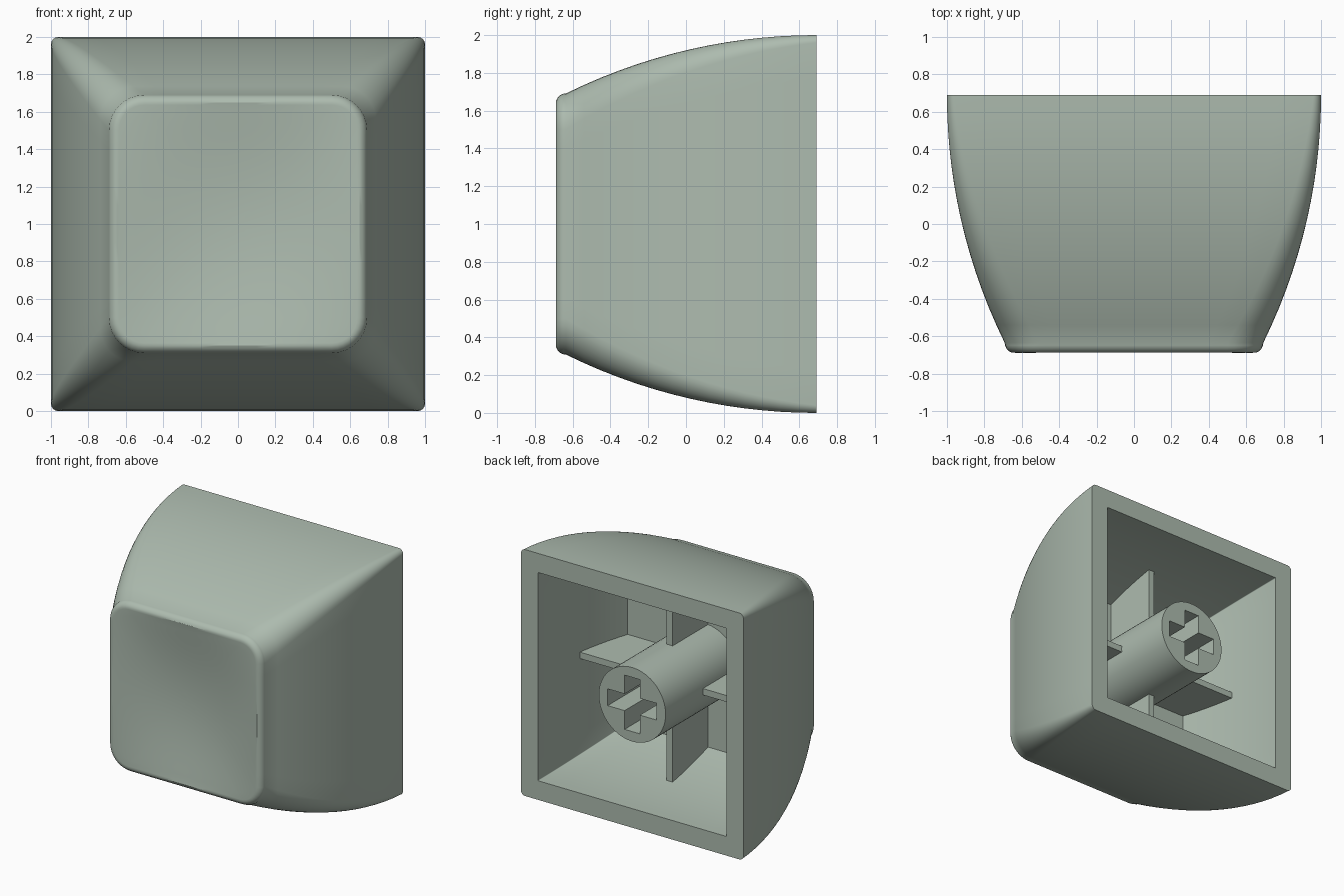
import bpy, bmesh
from math import sin, cos, pi, sqrt, radians

if "Cube" in bpy.data.objects:
    bpy.data.objects.remove(bpy.data.objects["Cube"])

BACK, FRONT, FLOOR = 0.69, -0.69, -0.245
WALL = 0.155
ARC = 3.0                      # radius of the curved side walls

mat = bpy.data.materials.new("sage_grey")
mat.use_nodes = True
COLOR = (0.42, 0.50, 0.43, 1)
mat.diffuse_color = COLOR
bsdf = mat.node_tree.nodes["Principled BSDF"]
bsdf.inputs["Base Color"].default_value = COLOR
bsdf.inputs["Roughness"].default_value = 0.6


def finish(bm, name):
    bmesh.ops.recalc_face_normals(bm, faces=bm.faces)
    mesh = bpy.data.meshes.new(name)
    bm.to_mesh(mesh)
    bm.free()
    mesh.materials.append(mat)
    mesh.shade_smooth()
    mesh.set_sharp_from_angle(angle=radians(32))
    obj = bpy.data.objects.new(name, mesh)
    bpy.context.collection.objects.link(obj)
    return obj


def half_size(y):
    """Half width of the outer shell at depth y."""
    d = BACK - y
    return 1 - ARC + sqrt(ARC * ARC - d * d)


def rounded_square(half, radius, arc=8, side=10):
    """Points (x, z) around a rounded square centred on the origin."""
    pts = []
    c = half - radius
    for k in range(4):
        a0 = k * pi / 2
        cx, cz = [(c, c), (-c, c), (-c, -c), (c, -c)][k]
        for i in range(arc + 1):
            a = a0 + i / arc * pi / 2
            pts.append((cx + radius * cos(a), cz + radius * sin(a)))
        # straight run towards the next corner
        nx, nz = [(-c, half), (-half, -c), (c, -half), (half, c)][k]
        px, pz = pts[-1]
        for i in range(1, side):
            t = i / side
            pts.append((px + (nx - px) * t, pz + (nz - pz) * t))
    return pts


def dish(x, z):
    """Depth of the finger hollow in the front face."""
    u, v = min(abs(x) / 0.68, 1), min(abs(z) / 0.68, 1)
    return 0.065 * ((1 - u * u) * (1 - v * v)) ** 1.25


# Shell: cavity, back rim, curved sides, rounded front edge, dished face
bm = bmesh.new()
rings = []


def add_ring(pts, y, hollow=False):
    rings.append([bm.verts.new((x, y + (dish(x, z) if hollow else 0), z + 1)) for x, z in pts])


STEPS = 14
for i in range(STEPS + 1):
    y = FLOOR + (BACK - FLOOR) * i / STEPS
    add_ring(rounded_square(half_size(y) - WALL, 0.006), y)

EDGE = 0.055
shoulder = FRONT + EDGE
for i in range(STEPS + 1):
    t = i / STEPS
    y = BACK + (shoulder - BACK) * t
    add_ring(rounded_square(half_size(y), 0.04 + 0.15 * t), y)

top = half_size(shoulder)
for i in range(1, 7):
    a = i / 6 * pi / 2
    inset = EDGE * (1 - cos(a))
    add_ring(rounded_square(top - inset, 0.19 - inset), shoulder - EDGE * sin(a), i == 6)

face = rounded_square(top - EDGE, 0.19 - EDGE)
for i in range(1, 14):
    s = 1 - i / 14
    add_ring([(x * s, z * s) for x, z in face], FRONT, True)

for a, b in zip(rings, rings[1:]):
    for i in range(len(a)):
        j = (i + 1) % len(a)
        bm.faces.new((a[i], a[j], b[j], b[i]))
bm.faces.new(rings[0])
centre = bm.verts.new((0, FRONT + dish(0, 0), 1))
last = rings[-1]
for i in range(len(last)):
    bm.faces.new((last[i], last[(i + 1) % len(last)], centre))
finish(bm, "cap_shell")

# Stem: round post with a cross-shaped socket in its end
STEM_R, ARM, THICK, SOCKET = 0.3, 0.22, 0.068, 0.24
bm = bmesh.new()
circle = [(STEM_R * cos(i * pi / 32), STEM_R * sin(i * pi / 32)) for i in range(64)]
cross = []
for k in range(4):
    c, s = round(cos(k * pi / 2)), round(sin(k * pi / 2))
    for x, z in ((ARM, -THICK), (ARM, THICK), (THICK, THICK)):
        cross.append((x * c - z * s, x * s + z * c))


def tube(outline, y_end):
    """Walls from the back plane down to y_end, closed there."""
    near = [bm.verts.new((x, BACK, z + 1)) for x, z in outline]
    far = [bm.verts.new((x, y_end, z + 1)) for x, z in outline]
    for i in range(len(near)):
        j = (i + 1) % len(near)
        bm.faces.new((near[i], near[j], far[j], far[i]))
    bm.faces.new(far)
    return [bm.edges.get((near[i], near[i - 1])) for i in range(len(near))]


border = tube(circle, FLOOR - 0.01) + tube(cross, SOCKET)
bmesh.ops.triangle_fill(bm, use_beauty=True, edges=border)
finish(bm, "stem")

# Ribs: four thin plates joining the stem to the walls
RIB_Y = 0.21
for k, side in enumerate(("left", "top", "right", "bottom")):
    c, s = round(cos(k * pi / 2)), round(sin(k * pi / 2))
    outline = [(STEM_R - 0.02, FLOOR - 0.01), (STEM_R - 0.02, RIB_Y)]
    for i in range(7):
        y = RIB_Y + (FLOOR - 0.01 - RIB_Y) * i / 6
        outline.append((half_size(y) - WALL + 0.01, y))
    bm = bmesh.new()
    sheets = []
    for w in (-0.026, 0.026):
        sheets.append([bm.verts.new((r * c - w * s, y, 1 + r * s + w * c)) for r, y in outline])
        bm.faces.new(sheets[-1])
    a, b = sheets
    for i in range(len(a)):
        bm.faces.new((a[i - 1], a[i], b[i], b[i - 1]))
    finish(bm, side + "_rib")
